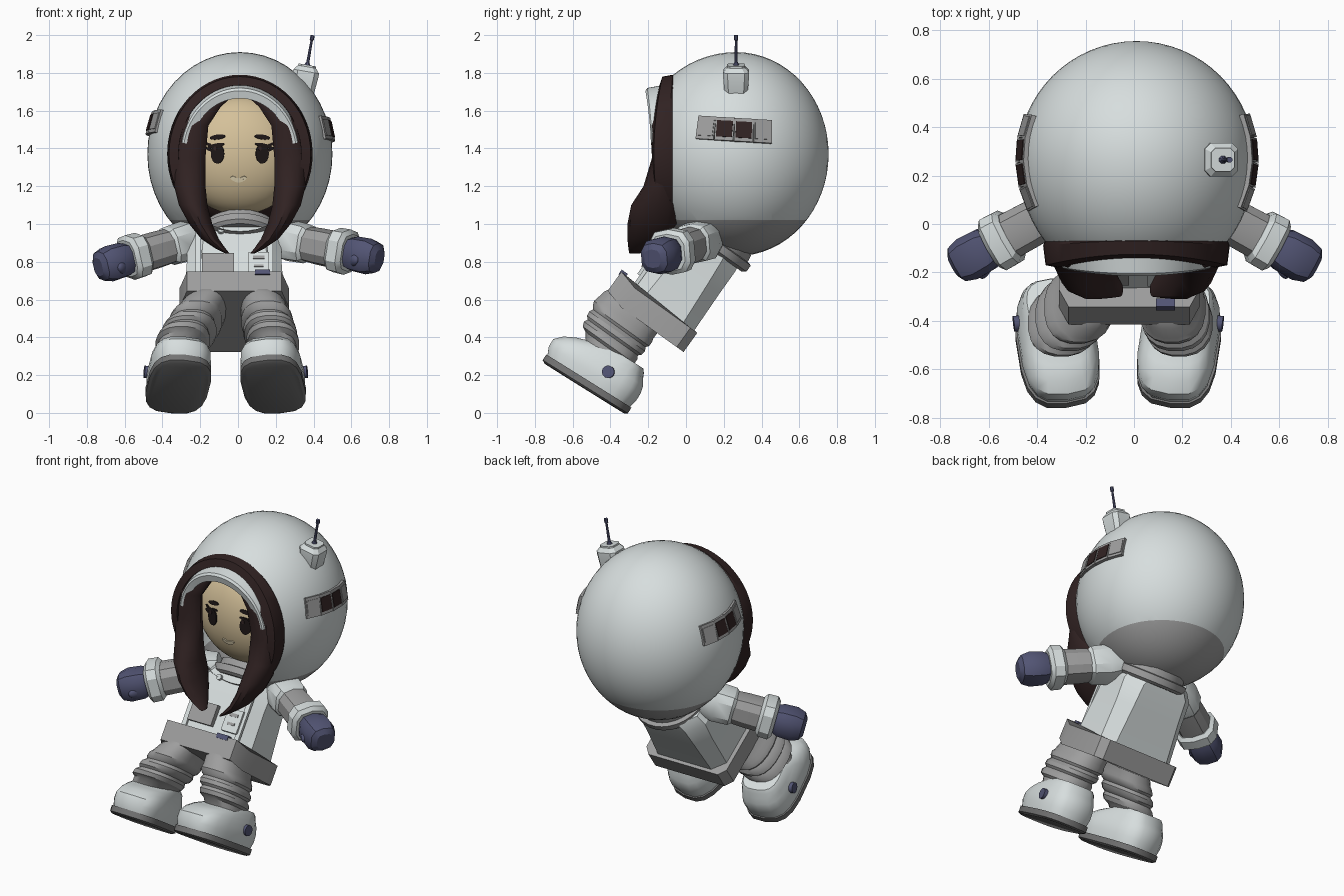
import bpy, bmesh
from math import sin, cos, pi, radians, copysign
from mathutils import Matrix, Vector

if "Cube" in bpy.data.objects:
    bpy.data.objects.remove(bpy.data.objects["Cube"])


def material(name, r, g, b):
    m = bpy.data.materials.new(name)
    m.use_nodes = True
    m.diffuse_color = (r, g, b, 1)
    m.node_tree.nodes["Principled BSDF"].inputs["Base Color"].default_value = (r, g, b, 1)
    return m


WHITE = material("suit_white", .68, .73, .73)
GREY = material("suit_grey", .34, .34, .34)
SOLE = material("sole_grey", .17, .17, .17)
NAVY = material("glove_navy", .085, .09, .175)
HAIR = material("hair_brown", .03, .016, .016)
SKIN = material("skin", .66, .53, .32)
EYE = material("eye_black", .012, .008, .008)
LIP = material("mouth_cream", .80, .70, .48)


def finish(name, bm, mats, matrix=Matrix()):
    bmesh.ops.recalc_face_normals(bm, faces=bm.faces)
    me = bpy.data.meshes.new(name)
    bm.to_mesh(me)
    bm.free()
    for m in mats if isinstance(mats, list) else [mats]:
        me.materials.append(m)
    ob = bpy.data.objects.new(name, me)
    bpy.context.collection.objects.link(ob)
    ob.matrix_world = matrix
    bpy.ops.object.select_all(action='DESELECT')
    ob.select_set(True)
    bpy.context.view_layer.objects.active = ob
    bpy.ops.object.shade_smooth_by_angle(angle=radians(32))


def loft(name, rings, mat, matrix=Matrix()):
    """Skin a list of closed rings and cap both ends."""
    bm = bmesh.new()
    rows = [[bm.verts.new(p) for p in r] for r in rings]
    n = len(rows[0])
    for a, b in zip(rows, rows[1:]):
        for i in range(n):
            bm.faces.new((a[i], a[(i + 1) % n], b[(i + 1) % n], b[i]))
    bm.faces.new(rows[0])
    bm.faces.new(rows[-1])
    finish(name, bm, mat, matrix)


def oval(x, y, z, rx, ry, n=16, p=2.0):
    """Superellipse ring: p=2 is round, higher is boxier."""
    f = lambda v: copysign(abs(v) ** (2 / p), v)
    angles = [2 * pi * (i + .5) / n for i in range(n)]
    return [Vector((x + rx * f(cos(t)), y + ry * f(sin(t)), z)) for t in angles]


def chamfered(z, rx, ry, c):
    a, b = rx - c, ry - c
    return [Vector((x, y, z)) for x, y in ((rx, -b), (rx, b), (a, ry), (-a, ry),
                                          (-rx, b), (-rx, -b), (-a, -ry), (a, -ry))]


def solid(name, kind, size, matrix, mat):
    bm = bmesh.new()
    if kind == "box":
        bmesh.ops.create_cube(bm, size=1)
    elif kind == "disc":
        bmesh.ops.create_cone(bm, cap_ends=True, segments=16, radius1=.5, radius2=.5, depth=1)
    else:
        bmesh.ops.create_uvsphere(bm, u_segments=32, v_segments=20, radius=.5)
    bmesh.ops.scale(bm, vec=size, verts=bm.verts)
    finish(name, bm, mat, matrix)


def at(x, y, z):
    return Matrix.Translation((x, y, z))


def on_surface(point, centre, radii, roll=0):
    """Frame on an ellipsoid, z axis pointing outwards."""
    n = Vector([(p - c) / r ** 2 for p, c, r in zip(point, centre, radii)])
    return at(*point) @ n.to_track_quat('Z', 'Y').to_matrix().to_4x4() @ Matrix.Rotation(radians(roll), 4, 'Z')


# Helmet shell with its poles front and back, open at the front, grey lower band
HC, HR = Vector((.01, .265, 1.37)), (.49, .49, .54)
bm = bmesh.new()
bmesh.ops.create_uvsphere(bm, u_segments=48, v_segments=32, radius=1, matrix=Matrix.Rotation(pi / 2, 4, 'X'))
for v in bm.verts:
    deep = .53 if v.co.y < 0 else HR[1]
    v.co = HC + Vector((v.co.x * HR[0], v.co.y * deep, v.co.z * HR[2]))
parts = lambda: bm.verts[:] + bm.edges[:] + bm.faces[:]
bmesh.ops.bisect_plane(bm, geom=parts(), plane_co=(0, -.08, 0), plane_no=(0, -1, 0), clear_outer=True)
bmesh.ops.bisect_plane(bm, geom=parts(), plane_co=(0, 0, 1.02), plane_no=(0, 0, 1))
for f in bm.faces:
    f.material_index = int(f.calc_center_median().z < 1.02)
finish("helmet", bm, [WHITE, GREY])


def arch(name, start, stop, profile, mat):
    """Sweep a profile of (rx, rz, y at top, y shift at sides) around the helmet opening."""
    rings = []
    for i in range(41):
        t = radians(start + (stop - start) * i / 40)
        rings.append([Vector((HC.x + rx * cos(t), y + sway * cos(t) ** 2, HC.z + rz * sin(t)))
                      for rx, rz, y, sway in profile])
    loft(name, rings, mat)


arch("opening_rim", -38, 218, [(.385, .42, -.07, -.02), (.375, .41, -.125, -.045), (.325, .365, -.14, -.04),
                               (.32, .36, -.06, 0), (.37, .405, -.05, 0)], HAIR)
arch("headband", 10, 170, [(.34, .37, -.10, 0), (.31, .35, -.205, .025), (.30, .335, -.215, .03),
                           (.265, .295, -.205, .03), (.27, .30, -.10, 0)], WHITE)

# Helmet side windows, a gently sloping strip on each side
for s in (-1, 1):
    for i in range(4):
        a = radians((i - 1.6) * 12)
        z = (1.53 if s < 0 else 1.497) - .006 * (i - 1.5)
        k = (1 - ((z - HC.z) / HR[2]) ** 2) ** .5
        frame = on_surface(HC + Vector((s * .483 * k * cos(a), .483 * k * sin(a), z - HC.z)), HC, HR, -3 * s)
        solid("window_frame", "box", (.1, .125, .04), frame, GREY)
        solid("window_pane", "box", (.085, .088, .008), frame @ at(0, 0, .02), HAIR if i in (1, 2) else GREY)

# Antenna
tilt = at(.335, .265, 1.66) @ Matrix.Rotation(radians(10), 4, 'Y')
loft("antenna_base", [chamfered(z, r, r, r * .35) for z, r in
                      ((0, .05), (.05, .062), (.13, .069), (.15, .069), (.175, .048), (.185, .048))], WHITE, tilt)
loft("antenna_rod", [oval(0, 0, z, r, r, 8) for z, r in
                     ((.18, .02), (.2, .009), (.315, .007), (.32, .012), (.345, .012))], NAVY, tilt)

# Head and hair
FC, FR = Vector((.01, .08, 1.365)), (.33, .2, .315)
solid("head", "ball", [2 * r for r in FR], at(*FC), SKIN)
solid("hair_back", "ball", (.82, .4, .8), at(.01, .21, 1.40), HAIR)
LOCK = [(1.71, 0, .10, -.13, .02), (1.62, .10, .23, -.145, .03), (1.52, .165, .31, -.15, .04),
        (1.35, .18, .36, -.13, .05), (1.2, .18, .35, -.14, .085), (1.1, .17, .325, -.165, .125),
        (1.0, .145, .27, -.18, .13), (.92, .11, .205, -.21, .10), (.87, .075, .13, -.245, .06), (.845, .055, .08, -.27, .03)]
for s in (-1, 1):
    loft("hair_lock", [oval(.01 + s * (a + b) / 2, y, z, (b - a) / 2, hy, 14) for z, a, b, y, hy in LOCK], HAIR)


def face_mark(name, x, z, w, h, roll, mat, lift=0):
    dx, dz = (x - FC.x) / FR[0], (z - FC.z) / FR[2]
    y = FC.y - FR[1] * (1 - dx * dx - dz * dz) ** .5
    solid(name, "disc", (w, h, .009), on_surface((x, y - lift, z), FC, FR, roll), mat)


# Face details
for s in (-1, 1):
    x = .01 + s * .118
    face_mark("eye", x, 1.372, .072, .105, 0, EYE)
    face_mark("eye_glint", x - .012, 1.40, .018, .022, 0, HAIR, .004)
    face_mark("upper_lid", x + s * .008, 1.415, .095, .022, -s * 12, EYE)
    for k in range(2):
        face_mark("eyelash", x + s * .045, 1.395 + .025 * k, .045, .015, s * 25, EYE)
    face_mark("eyebrow", x, 1.46, .085, .026, -s * 8, EYE)
    face_mark("mouth_corner", .003 + s * .024, 1.24, .038, .024, s * 22, LIP)
face_mark("mouth", .003, 1.233, .056, .024, 0, LIP)

# Reclined body frame
BODY = at(-.02, -.15, .5) @ Matrix.Rotation(radians(-35.5), 4, 'X')
loft("torso", [chamfered(.04, .265, .195, .07), chamfered(.3, .25, .19, .08), chamfered(.44, .25, .19, .09),
               chamfered(.5, .21, .18, .09)], WHITE, BODY)
loft("collar", [oval(.03, 0, z, r, r, 32) for z, r in
                ((.46, .22), (.475, .24), (.515, .24), (.52, .215), (.56, .21))], GREY, BODY)

# Belt, deeper and raised at the front
BELT = ((.29, -.19), (.29, .17), (.25, .215), (-.25, .215), (-.29, .17), (-.29, -.19), (-.25, -.30), (.25, -.30))
loft("belt", [[Vector((x, y, z + (.03 if y < -.2 else 0))) for x, y in BELT] for z in (-.065, .06)], GREY, BODY)

# Chest fittings
for name, x, d, u, w, h, t, mat in (("pouch", -.085, .2, .20, .17, .13, .05, GREY),
                                    ("control_panel", .13, .2, .20, .11, .14, .05, WHITE),
                                    ("buckle", .15, .285, .085, .08, .03, .04, NAVY),
                                    ("panel_screen", .13, .2, .235, .06, .02, .062, GREY),
                                    ("panel_keys", .13, .2, .18, .05, .015, .062, GREY),
                                    ("left_strap", .19, .2, .26, .03, .36, .02, WHITE),
                                    ("right_strap", -.19, .2, .26, .03, .36, .02, WHITE)):
    solid(name, "box", (w, t, h), BODY @ at(x, -d, u), mat)
solid("chest_button", "disc", (.035, .035, .03), BODY @ at(-.07, -.195, .43) @ Matrix.Rotation(pi / 2, 4, 'X'), WHITE)

# Arms
for s in (-1, 1):
    start = Vector((s * .24, .1, .92))
    hand = Vector((s * .68, -.14, .81 + s * .02))
    arm = at(*start) @ (hand - start).to_track_quat('Z', 'Y').to_matrix().to_4x4()
    for name, p, rows, mat in (
            ("shoulder", 3, ((-.04, .085), (.04, .11), (.14, .105), (.16, .09)), WHITE),
            ("forearm", 2.6, ((.12, .092), (.22, .098), (.35, .1)), GREY),
            ("cuff", 3, ((.31, .1), (.33, .12), (.39, .122), (.41, .10)), WHITE),
            ("glove", 2.8, ((.38, .07), (.44, .093), (.52, .096), (.57, .08), (.59, .05)), NAVY)):
        loft(name, [oval(0, 0, z, r, r, 10, p) for z, r in rows], mat, arm)
    solid("thumb", "ball", (.05, .11, .07), at(s * .61, -.175, .79 + s * .02) @ Matrix.Rotation(s * .4, 4, 'Z'), NAVY)

# Legs and boots
LEG = [(.04, .12, .08, .12), (0, .13, .112, .16), (-.05, .135, .122, .18), (-.10, .14, .126, .185),
       (-.12, .14, .137, .19), (-.145, .135, .137, .185), (-.16, .135, .124, .173), (-.18, .135, .14, .183),
       (-.205, .135, .14, .18), (-.22, .135, .124, .165), (-.24, .135, .138, .175), (-.265, .13, .138, .17),
       (-.28, .12, .118, .15), (-.34, .10, .11, .13)]
BOOT = [(-.485, .135, .26, .155), (-.44, .14, .275, .162), (-.395, .14, .275, .16), (-.355, .125, .25, .15),
        (-.325, .105, .21, .14), (-.295, .065, .155, .13), (-.275, .06, .135, .115)]
for s, hip, ankle in ((-1, -.135, -.31), (1, .145, .22)):
    loft("leg", [oval(hip + (ankle - hip) * -u / .32, -d, u, rx, ry, 20, 2.4) for u, d, rx, ry in LEG], GREY, BODY)
    foot = BODY @ at(ankle, 0, 0) @ Matrix.Rotation(s * radians(-8), 4, 'Z') @ at(0, 0, .01)
    foot = foot @ Matrix.Rotation(radians(3.5), 4, 'X')
    loft("boot", [oval(0, -d, u, w, l, 18, 3) for u, d, l, w in BOOT], WHITE, foot)
    loft("boot_sole", [oval(0, -.135, u, w, l, 18, 3) for u, l, w in
                       ((-.53, .25, .15), (-.52, .268, .165), (-.485, .268, .165))], SOLE, foot)
    solid("boot_bolt", "disc", (.066, .066, .05), foot @ at(s * .147, -.05, -.39) @ Matrix.Rotation(pi / 2, 4, 'Y'), NAVY)
